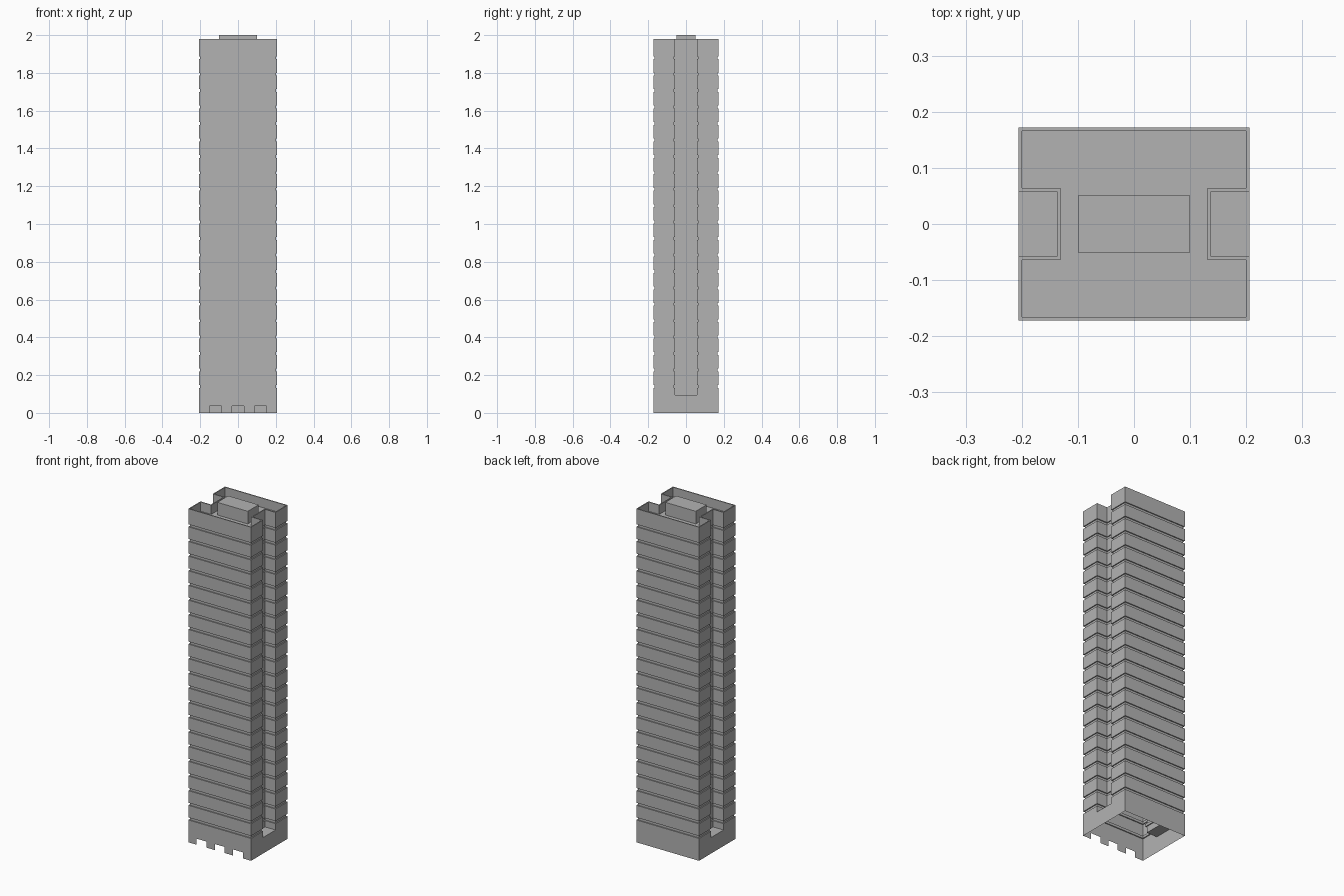
import bpy, bmesh

if "Cube" in bpy.data.objects:
    bpy.data.objects.remove(bpy.data.objects["Cube"])

X, Y = 0.206, 0.172          # outer half sizes
NX, NY = 0.137, 0.058        # side notch: inner x, half width
D = 0.006                    # groove depth and parapet thickness
BASE, TOP, ROOF = 0.095, 1.98, 1.925
GROOVES, GH = 21, 0.015

grey = bpy.data.materials.new("concrete_grey")
grey.diffuse_color = (0.45, 0.45, 0.45, 1)
grey.use_nodes = True
grey.node_tree.nodes["Principled BSDF"].inputs["Base Color"].default_value = grey.diffuse_color


def finish(name, bm):
    me = bpy.data.meshes.new(name)
    bm.to_mesh(me)
    bm.free()
    me.materials.append(grey)
    ob = bpy.data.objects.new(name, me)
    bpy.context.collection.objects.link(ob)


def plan(d):
    """Counter-clockwise H-shaped plan, shrunk by d."""
    x, y, nx, ny = X - d, Y - d, NX - d, NY + d
    return [(-x, -y), (x, -y), (x, -ny), (nx, -ny), (nx, ny), (x, ny),
            (x, y), (-x, y), (-x, ny), (-nx, ny), (-nx, -ny), (-x, -ny)]


def ring(bm, d, z):
    return [bm.verts.new((x, y, z)) for x, y in plan(d)]


def bridge(bm, a, b):
    n = len(a)
    for i in range(n):
        j = (i + 1) % n
        bm.faces.new((a[i], a[j], b[j], b[i]))


# tower shell: banded floors, parapet and sunken roof
bm = bmesh.new()
levels = [(0, BASE)]
for i in range(GROOVES):
    z = 0.14 + i * (1.88 - 0.14) / (GROOVES - 1)
    lo, hi = z - GH / 2, z + GH / 2
    levels += [(0, lo), (D, lo), (D, hi), (0, hi)]
levels += [(0, TOP), (D, TOP), (D, ROOF)]
rings = [ring(bm, d, z) for d, z in levels]
for a, b in zip(rings, rings[1:]):
    bridge(bm, a, b)
bm.faces.new(rings[-1])

# base walls, open underneath, with notch ledges on top
r = rings[0]
fl, fr, br, bl = [bm.verts.new((x, y, 0)) for x, y in
                  ((-X, -Y), (X, -Y), (X, Y), (-X, Y))]
bm.faces.new((fr, br, r[6], r[5], r[2], r[1]))
bm.faces.new((br, bl, r[7], r[6]))
bm.faces.new((bl, fl, r[0], r[11], r[8], r[7]))
bm.faces.new((r[3], r[2], r[5], r[4]))
bm.faces.new((r[9], r[8], r[11], r[10]))

# front base wall with three doorways cut from its lower edge
front = [fl]
for cx in (-0.12, 0, 0.12):
    for x, z in ((-0.032, 0), (-0.032, 0.036), (0.032, 0.036), (0.032, 0)):
        front.append(bm.verts.new((cx + x, -Y, z)))
bm.faces.new(front + [fr, r[1], r[0]])
finish("tower_shell", bm)

# rooftop plant room
bm = bmesh.new()
bmesh.ops.create_cube(bm, size=1)
for v in bm.verts:
    v.co = (v.co.x * 0.2, v.co.y * 0.102, 2.0 if v.co.z > 0 else ROOF)
finish("roof_plant_room", bm)
